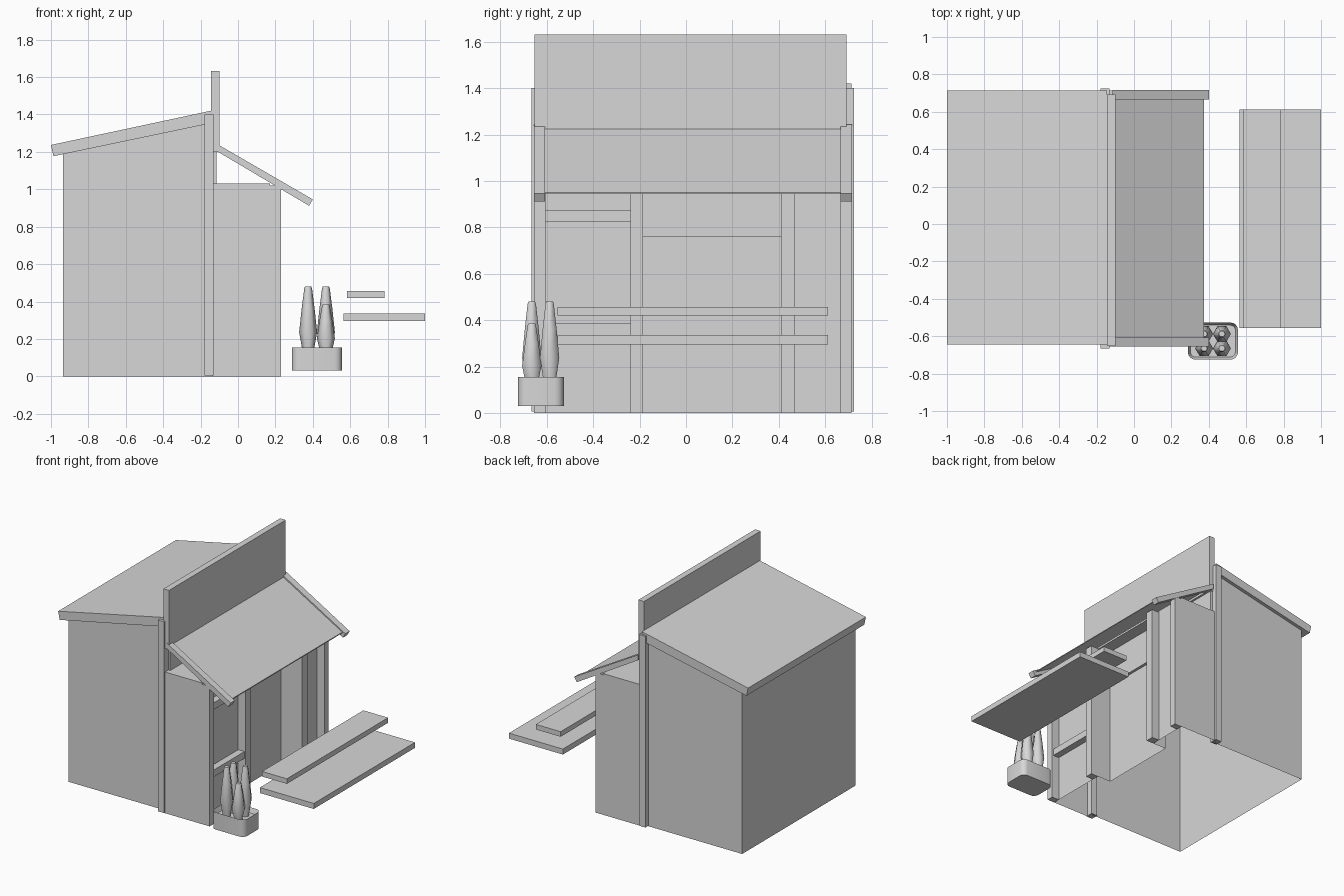
import bpy, bmesh, math
from mathutils import Vector

cube = bpy.data.objects.get("Cube")
if cube:
    bpy.data.objects.remove(cube, do_unlink=True)

grey = bpy.data.materials.new("plain_grey")
colour = (0.68, 0.68, 0.68, 1)
grey.diffuse_color = colour
grey.use_nodes = True
grey.node_tree.nodes["Principled BSDF"].inputs["Base Color"].default_value = colour


def finish(name, bm):
    mesh = bpy.data.meshes.new(name)
    bm.to_mesh(mesh)
    bm.free()
    mesh.materials.append(grey)
    obj = bpy.data.objects.new(name, mesh)
    bpy.context.collection.objects.link(obj)
    return obj


def extrude(name, outline, vec, open_sides=()):
    """Extrude an outline, leaving out faces that point along open_sides."""
    bm = bmesh.new()
    base = bm.faces.new([bm.verts.new(p) for p in outline])
    copy = bmesh.ops.duplicate(bm, geom=[base])["geom"]
    cap = [g for g in copy if isinstance(g, bmesh.types.BMFace)][0]
    bmesh.ops.translate(bm, verts=cap.verts, vec=vec)
    low, high = list(base.verts), list(cap.verts)
    for k in range(len(low)):
        n = (k + 1) % len(low)
        bm.faces.new((low[k], low[n], high[n], high[k]))
    bmesh.ops.recalc_face_normals(bm, faces=bm.faces)
    bm.normal_update()
    gone = [f for f in bm.faces if any(f.normal.dot(Vector(s)) > 0.99 for s in open_sides)]
    bmesh.ops.delete(bm, geom=gone, context="FACES")
    return finish(name, bm)


def prism(name, profile, y0, y1, open_sides=()):
    return extrude(name, [(x, y0, z) for x, z in profile], (0, y1 - y0, 0), open_sides)


def box(name, x, y, z):
    outline = [(x[0], z[0]), (x[1], z[0]), (x[1], z[1]), (x[0], z[1])]
    return prism(name, outline, *y)


def smooth(obj, angle):
    bpy.ops.object.select_all(action="DESELECT")
    obj.select_set(True)
    bpy.context.view_layer.objects.active = obj
    bpy.ops.object.shade_smooth_by_angle(angle=math.radians(angle))


# Hollow main building, open underneath and towards the shop front
down, left, right = (0, 0, -1), (1, 0, 0), (-1, 0, 0)
prism("main_body", [(-0.935, 0), (-0.14, 0), (-0.14, 1.365), (-0.935, 1.2)],
      -0.618, 0.688, (down, left))
prism("main_roof", [(-0.987, 1.177), (-0.145, 1.353), (-0.145, 1.42), (-1, 1.237)], -0.645, 0.713)

# Tall board over the shop front, with its backing and end posts
box("sign_board", (-0.145, -0.10), (-0.653, 0.692), (1.2, 1.632))
box("board_backing", (-0.14, -0.115), (-0.618, 0.688), (1.03, 1.25))
for side, span in (("front", (-0.666, -0.61)), ("back", (0.67, 0.725))):
    box(side + "_tall_post", (-0.18, -0.13), span, (0.005, 1.4))

# Hollow shop front with a recessed doorway
plan = [(-0.14, -0.655), (0.17, -0.655), (0.17, -0.185), (0.06, -0.185),
        (0.06, 0.41), (0.17, 0.41), (0.17, 0.713), (-0.14, 0.713)]
extrude("shop_front", [(x, y, 0) for x, y in plan], (0, 0, 1.03), (down, right))
box("door_header", (0.06, 0.08), (-0.185, 0.41), (0.76, 1.015))
box("porch_ceiling", (0.06, 0.17), (-0.185, 0.41), (1.015, 1.03))

# Timber frame on the shop front
frame_spans = [(-0.655, -0.606), (-0.24, -0.185), (0.41, 0.47), (0.666, 0.713)]
for i, span in enumerate(frame_spans):
    box(f"frame_post_{i + 1}", (0.17, 0.23), span, (0, 1.02))
for name, z in (("upper", 0.825), ("lower", 0.335)):
    box(name + "_window_rail", (0.17, 0.22), (-0.606, -0.24), (z, z + 0.05))

# Sloping awning: thin panel set a little below its two rafters
prism("awning_panel", [(-0.11, 1.222), (-0.11, 1.23), (0.375, 0.951), (0.375, 0.944)], -0.61, 0.67)
rafter = [(-0.115, 1.205), (-0.115, 1.244), (0.40, 0.946), (0.38, 0.912)]
prism("front_rafter", rafter, -0.656, -0.608)
prism("back_rafter", rafter, 0.666, 0.716)

# Long shelf boards beside the shop
box("upper_plank", (0.583, 0.783), (-0.555, 0.612), (0.42, 0.457))
box("lower_plank", (0.565, 1.0), (-0.555, 0.612), (0.295, 0.335))

# Planter with rounded corners and a hollow top
bm = bmesh.new()
bmesh.ops.create_cube(bm, size=1)
bmesh.ops.scale(bm, vec=(0.268, 0.198, 0.125), verts=bm.verts)
bmesh.ops.translate(bm, vec=(0.422, -0.626, 0.0925), verts=bm.verts)
uprights = [e for e in bm.edges if abs(e.verts[0].co.z - e.verts[1].co.z) > 0.1]
bmesh.ops.bevel(bm, geom=uprights, offset=0.04, segments=4, profile=0.5, affect="EDGES")
bm.normal_update()
top = max(bm.faces, key=lambda f: f.calc_center_median().z)
bmesh.ops.inset_region(bm, faces=[top], thickness=0.014)
bmesh.ops.translate(bm, vec=(0, 0, -0.035), verts=top.verts)
smooth(finish("planter", bm), 35)


# Tapered six sided plants
def plant(name, x, y, height):
    profile = [(0.024, 0), (0.048, 0.36), (0.035, 0.68), (0.021, 0.97), (0.017, 1)]
    bm = bmesh.new()
    rings = []
    for r, t in profile:
        angles = [math.tau * k / 6 for k in range(6)]
        rings.append([bm.verts.new((x + r * math.cos(a), y + r * math.sin(a),
                                    0.1 + t * (height - 0.1))) for a in angles])
    for low, high in zip(rings, rings[1:]):
        for k in range(6):
            n = (k + 1) % 6
            bm.faces.new((low[k], low[n], high[n], high[k]))
    bm.faces.new(rings[0][::-1])
    bm.faces.new(rings[-1])
    smooth(finish(name, bm), 65)


for i, x in enumerate((0.375, 0.47)):
    for j, y in enumerate((-0.665, -0.588)):
        plant(f"plant_{i * 2 + j + 1}", x, y, 0.385 if (i, j) == (1, 0) else 0.48)
